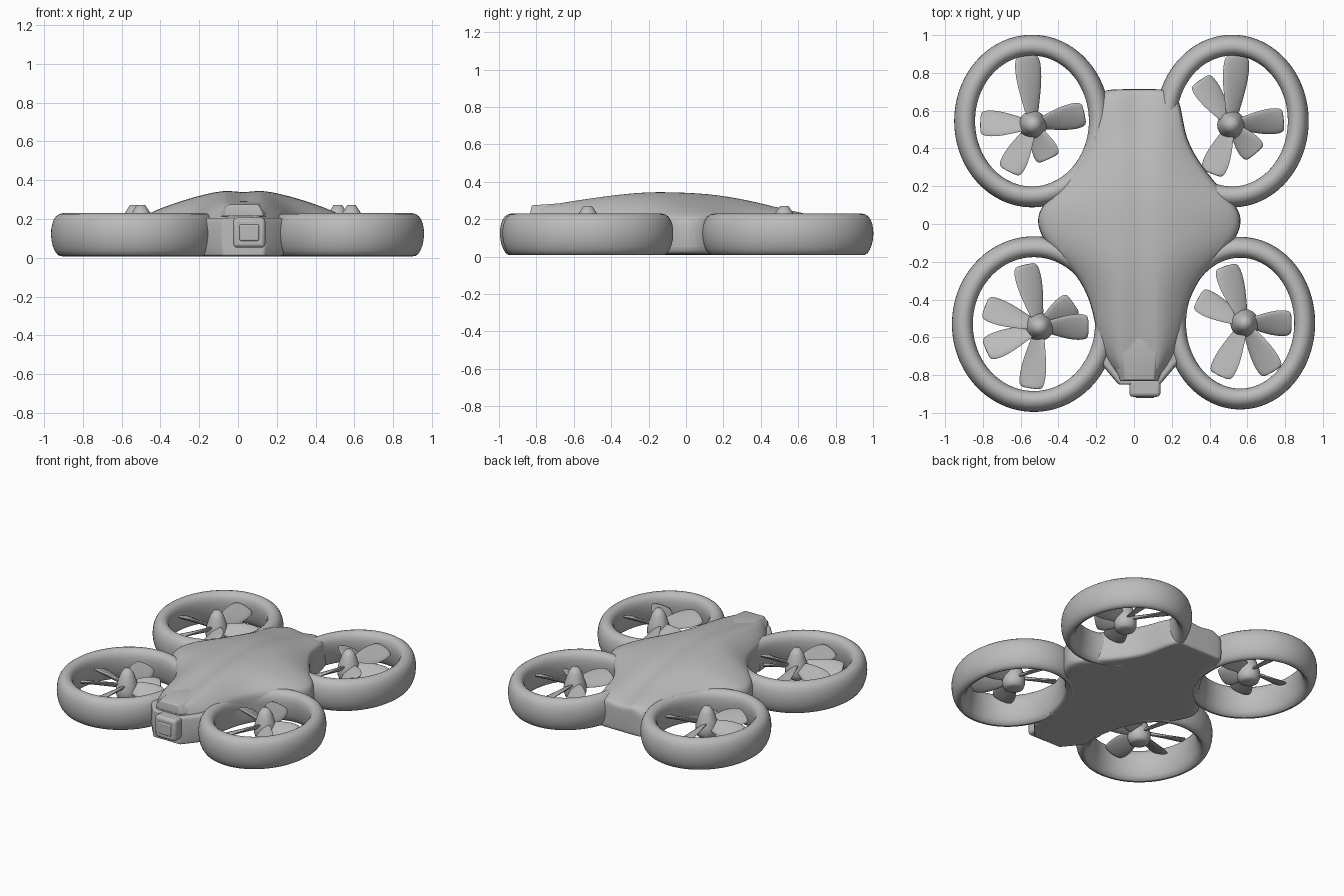
import bpy, bmesh, math
from mathutils import Matrix, Vector

cube = bpy.data.objects.get("Cube")
if cube:
    bpy.data.objects.remove(cube, do_unlink=True)

grey = bpy.data.materials.new("plain grey")
grey.use_nodes = True
colour = (0.5, 0.5, 0.5, 1)
grey.diffuse_color = colour
grey.node_tree.nodes["Principled BSDF"].inputs["Base Color"].default_value = colour


def finish(bm, name, subdivide=0, bevel=0, angle=50):
    """Turn a bmesh into a smooth-shaded object."""
    bmesh.ops.recalc_face_normals(bm, faces=bm.faces)
    mesh = bpy.data.meshes.new(name)
    bm.to_mesh(mesh)
    bm.free()
    mesh.materials.append(grey)
    obj = bpy.data.objects.new(name, mesh)
    bpy.context.collection.objects.link(obj)
    if bevel:
        mod = obj.modifiers.new("round edges", 'BEVEL')
        mod.width, mod.segments = bevel, 3
    if subdivide:
        mod = obj.modifiers.new("smooth", 'SUBSURF')
        mod.levels = mod.render_levels = subdivide
    bpy.ops.object.select_all(action='DESELECT')
    obj.select_set(True)
    bpy.context.view_layer.objects.active = obj
    bpy.ops.object.shade_smooth_by_angle(angle=math.radians(angle))


def loft(bm, sections, closed=False):
    """Skin a list of matching closed loops of points, capping open ends."""
    loops = [[bm.verts.new(p) for p in s] for s in sections]
    pairs = list(zip(loops, loops[1:]))
    if closed:
        pairs.append((loops[-1], loops[0]))
    for a, b in pairs:
        for i in range(len(a)):
            j = (i + 1) % len(a)
            bm.faces.new((a[i], a[j], b[j], b[i]))
    if not closed:
        bm.faces.new(loops[0])
        bm.faces.new(loops[-1])


def box(name, centre, size, bevel):
    bm = bmesh.new()
    bmesh.ops.create_cube(bm, size=1, matrix=Matrix.Translation(centre) @ Matrix.Diagonal((*size, 1)))
    finish(bm, name, bevel=bevel)


def duct(name, cx, cy, rx, ry):
    """Oval ring with a rounded lip and an inner wall that flares downwards."""
    profile = [(-.003, .12), (.003, .175), (.022, .218), (.06, .235), (.095, .222), (.114, .18),
               (.108, .10), (.088, .025), (.06, .003), (.03, .012), (.006, .06)]
    bm = bmesh.new()
    steps = 64
    sections = []
    for k in range(steps):
        a = math.tau * k / steps
        sections.append([(cx + (rx - d) * math.cos(a), cy + (ry - d) * math.sin(a), z)
                         for d, z in profile])
    loft(bm, sections, closed=True)
    finish(bm, name, subdivide=1)


def hub(name, cx, cy):
    """Motor with a pointed spinner."""
    profile = [(.045, .06), (.065, .07), (.075, .1), (.075, .14), (.064, .18), (.046, .235), (.022, .272)]
    bm = bmesh.new()
    loft(bm, [[(cx + r * math.cos(math.tau * k / 20), cy + r * math.sin(math.tau * k / 20), z)
               for k in range(20)] for r, z in profile])
    finish(bm, name, angle=60)


def blade(name, cx, cy, degrees, length):
    """Twisted paddle that widens towards a blunt tip."""
    bm = bmesh.new()
    sections = []
    turn = Matrix.Rotation(math.radians(degrees), 3, 'Z')
    for t, width in ((.1, .045), (.3, .058), (.55, .08), (.8, .086), (.96, .076), (1, .055)):
        spin = turn @ Matrix.Rotation(math.radians(42 - 22 * t), 3, 'X')
        root = turn @ Vector((t * length, 0, 0)) + Vector((cx, cy, .15))
        sections.append([root + spin @ Vector((0, width * math.cos(a), .014 * math.sin(a)))
                         for a in (math.tau * k / 8 for k in range(8))])
    loft(bm, sections)
    finish(bm, name, subdivide=1, angle=60)


# Ducts and fans: duct centre and radii, hub centre, blade directions and lengths
fans = {
    "back_right": ((-.54, .545, .412, .457), (-.535, .525),
                   ((95, .37), (178, .28), (243, .28), (295, .2), (12, .28))),
    "back_left": ((.52, .545, .405, .457), (.515, .525),
                  ((85, .37), (125, .29), (5, .28), (248, .28), (310, .2))),
    "front_right": ((-.53, -.53, .434, .465), (-.5, -.545),
                    ((103, .34), (160, .31), (203, .31), (262, .33), (0, .26), (35, .22))),
    "front_left": ((.562, -.525, .397, .457), (.585, -.525),
                   ((108, .32), (0, .25), (300, .3), (245, .31), (152, .28))),
}
for place, (ring, centre, blades) in fans.items():
    duct(place + "_duct", *ring)
    hub(place + "_hub", *centre)
    for n, (degrees, length) in enumerate(blades, 1):
        blade(f"{place}_blade_{n}", *centre, degrees, length)

# Body: stations of y, half width, ridge height, shoulder height
middle = .028
stations = [(.715, .17, .2, .15), (.70, .19, .218, .18), (.62, .222, .24, .212), (.5, .238, .267, .225),
            (.4, .272, .294, .228), (.28, .35, .322, .228), (.17, .445, .34, .225), (.1, .515, .347, .222),
            (.02, .548, .353, .215), (-.08, .515, .356, .22), (-.17, .43, .357, .227), (-.27, .33, .352, .228),
            (-.4, .26, .338, .228), (-.55, .23, .316, .225), (-.66, .205, .298, .21), (-.76, .15, .28, .2),
            (-.82, .1, .268, .19), (-.83, .095, .26, .19)]
sections = []
for y, w, top, shoulder in stations:
    ridge = min(.095, w * .6)
    slope = (w + ridge) / 2
    half = [(w * .6, .008), (w * .95, .008), (w, .03), (w, shoulder - .03), (w * .96, shoulder + .005),
            (slope, shoulder + (top - shoulder) * .6), (ridge, top)]
    right = [(-x, z) for x, z in half]
    outline = half + [(0, top - .026)] + right[::-1]
    sections.append([(middle + x, y, z) for x, z in outline])
bm = bmesh.new()
loft(bm, sections)
finish(bm, "body_shell", subdivide=2, angle=40)

# Canopy: wedge with sloping sides that ends in a blunt lip over the nose
bm = bmesh.new()
canopy = [[(.2, -.56, .195), (.1, -.832, .215)],
          [(.19, -.56, .215), (.095, -.832, .24)],
          [(.1, -.56, .293), (.075, -.825, .274)]]
loft(bm, [[(middle - x, y, z) for x, y, z in side] + [(middle + x, y, z) for x, y, z in side[::-1]]
          for side in canopy])
finish(bm, "canopy", bevel=.005)

# Nose block: tapers towards the front under the canopy
bm = bmesh.new()
plan = [(-.23, -.56), (-.212, -.73), (-.11, -.85), (.11, -.85), (.212, -.73), (.23, -.56)]
loft(bm, [[(middle + x * s, y, z) for x, y in plan]
          for s, z in ((.96, .01), (1, .06), (1, .18), (.94, .205))])
finish(bm, "nose_block", bevel=.01)

# Camera on the nose
box("camera_body", (.058, -.865, .13), (.165, .1, .155), .02)
box("camera_lens", (.058, -.912, .13), (.1, .02, .085), .008)
